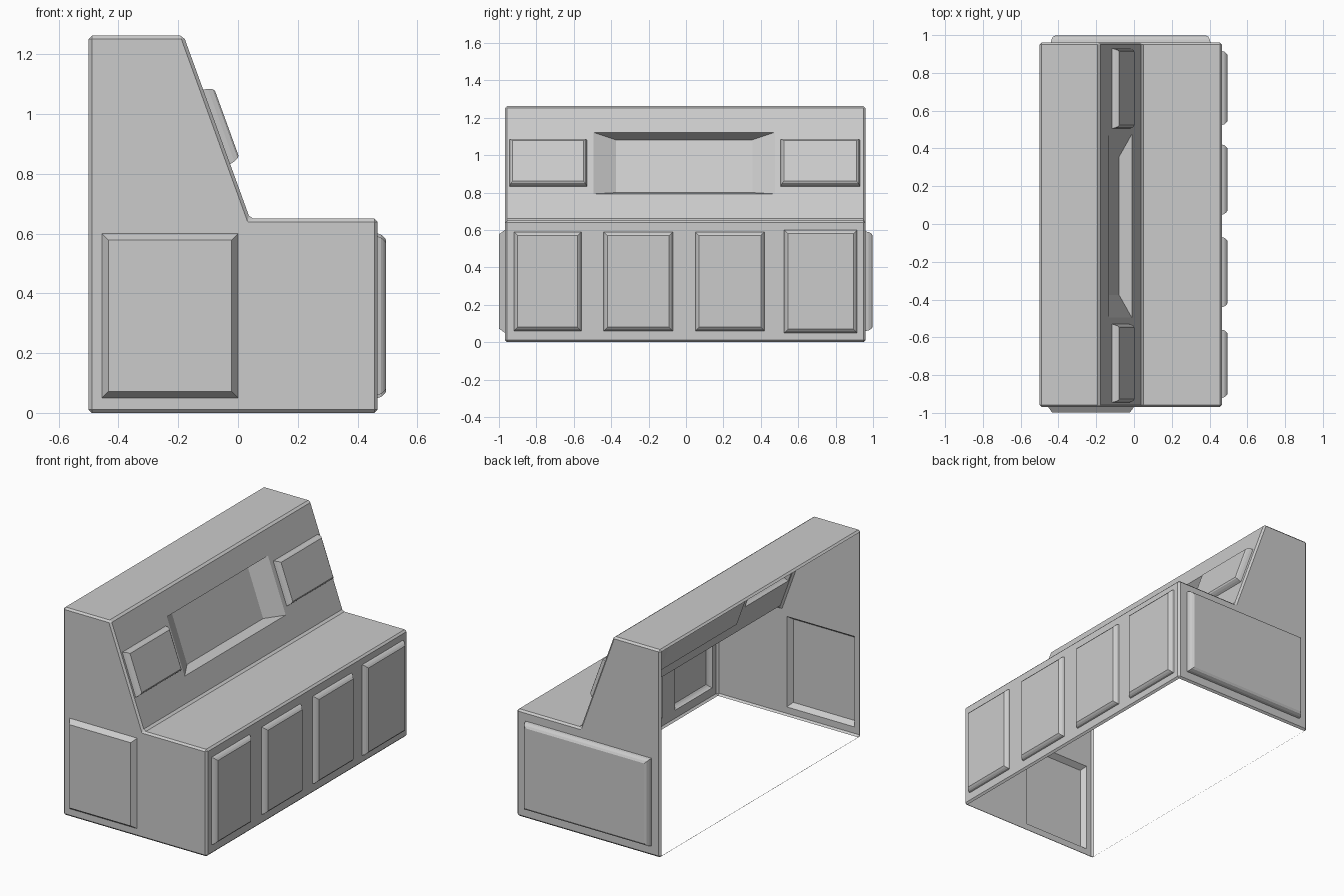
import bpy, bmesh
from mathutils import Vector

if "Cube" in bpy.data.objects:
    bpy.data.objects.remove(bpy.data.objects["Cube"])

# Body: side profile (x, z) swept along y
PROFILE = [(-0.5, 0), (0.467, 0), (0.467, 0.65), (0.04, 0.65), (-0.182, 1.262), (-0.5, 1.262)]
Y0, Y1 = -0.968, 0.96
bm = bmesh.new()
base = bm.faces.new([bm.verts.new((x, Y0, z)) for x, z in PROFILE])
ext = bmesh.ops.extrude_face_region(bm, geom=[base], use_keep_orig=True)
bmesh.ops.translate(bm, vec=(0, Y1 - Y0, 0),
                    verts=[v for v in ext["geom"] if isinstance(v, bmesh.types.BMVert)])
bmesh.ops.recalc_face_normals(bm, faces=bm.faces[:])
bmesh.ops.bevel(bm, geom=bm.edges[:], offset=0.011, segments=1, affect='EDGES', profile=0.5)
bm.normal_update()

# Open back and underside, leaving the bevelled lip
bmesh.ops.delete(bm, context='FACES',
                 geom=[f for f in bm.faces if f.normal.x < -0.99 or f.normal.z < -0.99])


def face_at(p, n):
    bm.normal_update()
    for f in bm.faces:
        if (f.normal.dot(n) > 0.99 and abs((p - f.verts[0].co).dot(f.normal)) < 0.01
                and bmesh.geometry.intersect_face_point(f, p)):
            return f


def cut_rect(point, normal, limits):
    """Slice the face under a point along axis limits; return the inner face."""
    p, n = Vector(point), Vector(normal).normalized()
    for axis, bounds in limits.items():
        for b in bounds:
            f = face_at(p, n)
            co, no = Vector(), Vector()
            co[axis], no[axis] = b, 1
            bmesh.ops.bisect_plane(bm, geom=[f] + f.edges[:] + f.verts[:], dist=1e-5,
                                   plane_co=co, plane_no=no)
    return face_at(p, n)


def panel(point, normal, limits, steps):
    f = cut_rect(point, normal, limits)
    for thickness, depth in steps:
        bmesh.ops.inset_individual(bm, faces=[f], thickness=thickness, depth=depth,
                                   use_even_offset=True)


def mid(b):
    return (b[0] + b[1]) / 2


def slope_x(z):
    return 0.04 - (z - 0.65) * 0.222 / 0.612


SLOPE = (0.612, 0, 0.222)
STEPPED = [(0.003, 0.011), (0.007, 0.009), (0.010, 0.008)]

# Front cupboard panels
for ys in [(-0.92, -0.56), (-0.44, -0.07), (0.05, 0.42), (0.525, 0.915)]:
    zs = (0.05, 0.6) if ys[0] > 0.5 else (0.06, 0.59)
    panel((0.467, mid(ys), mid(zs)), (1, 0, 0), {1: ys, 2: zs}, STEPPED)

# End panels
panel((-0.227, Y0, 0.325), (0, -1, 0), {0: (-0.455, 0.0), 2: (0.05, 0.6)}, [(0.022, 0.031)])
panel((-0.02, Y1, 0.325), (0, 1, 0), {0: (-0.44, 0.405), 2: (0.06, 0.592)},
      [(0.003, 0.016), (0.008, 0.015), (0.012, 0.007)])

# Small raised panels on the slope
for ys in [(-0.945, -0.53), (0.505, 0.93)]:
    panel((slope_x(0.95), mid(ys), 0.95), SLOPE, {1: ys, 2: (0.832, 1.082)},
          [(0.004, 0.016), (0.006, 0.014), (0.008, 0.006)])

# Screen recess with splayed ends
f = cut_rect((slope_x(0.95), 0, 0.95), SLOPE, {1: (-0.495, 0.475), 2: (0.793, 1.122)})
bmesh.ops.inset_individual(bm, faces=[f], thickness=0.02, depth=-0.02)
for v in f.verts:
    z = 1.082 if v.co.z > 0.95 else 0.8
    v.co = (slope_x(z) - 0.065, 0.355 if v.co.y > 0 else -0.375, z)

bm.normal_update()
mesh = bpy.data.meshes.new("console_shell")
bm.to_mesh(mesh)
bm.free()
obj = bpy.data.objects.new("console_shell", mesh)
bpy.context.collection.objects.link(obj)
